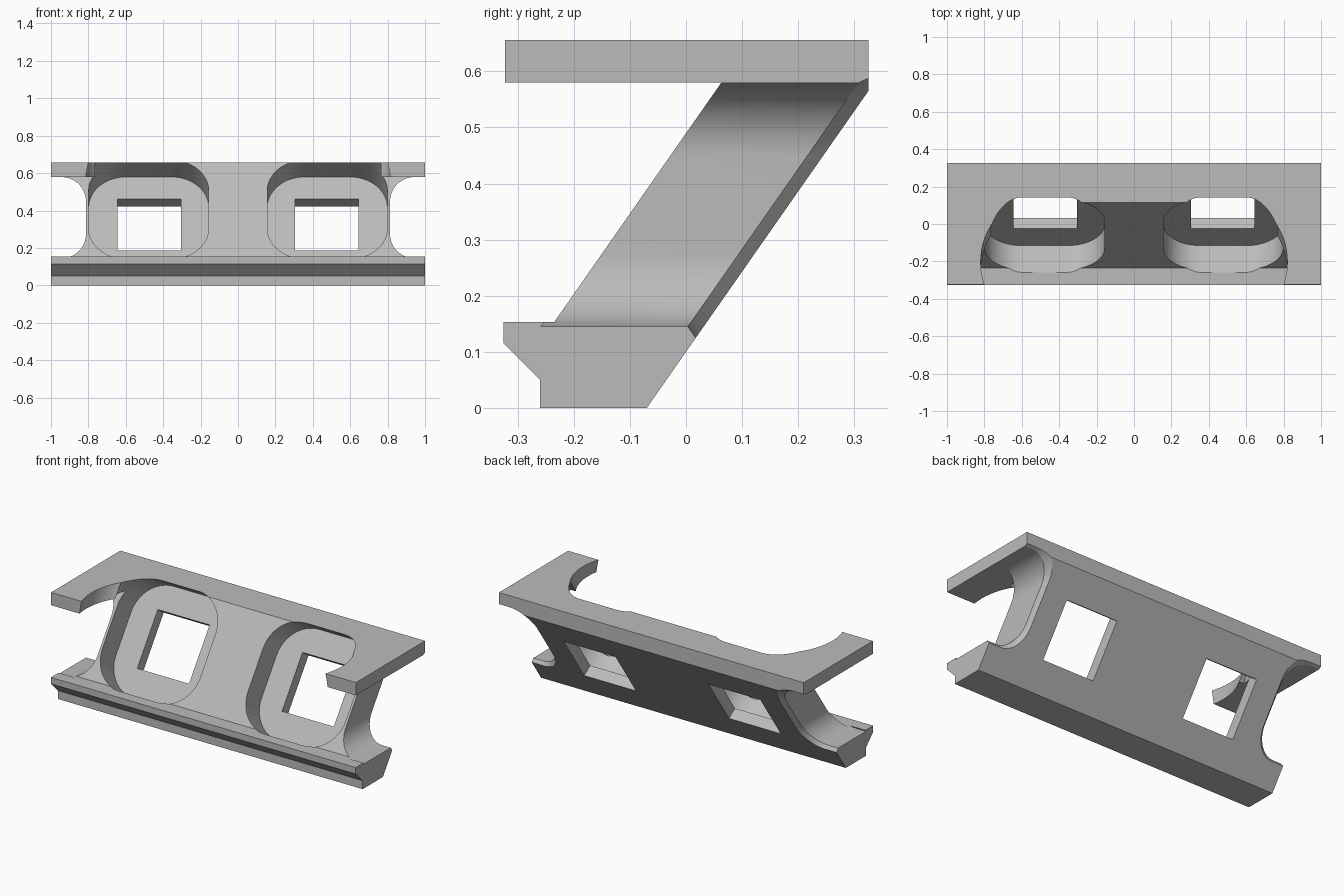
import bpy, bmesh, math
from mathutils import Vector

old = bpy.data.objects.get("Cube")
if old:
    bpy.data.objects.remove(old, do_unlink=True)

grey = bpy.data.materials.new("plain grey")
grey.use_nodes = True
grey.diffuse_color = (0.5, 0.5, 0.5, 1)
grey.node_tree.nodes["Principled BSDF"].inputs["Base Color"].default_value = (0.5, 0.5, 0.5, 1)

# Frame of the slanted web: origin at its lower front corner
ORIGIN = Vector((0, -0.235, 0.153))
UP = Vector((0, 0.298, 0.427)).normalized()
OUT = Vector((0, -UP.z, UP.y))


def web(x, s, w):
    """Point at x, distance s up the web and w in front of it."""
    return Vector((x, 0, 0)) + ORIGIN + UP * s + OUT * w


def loft(name, rings):
    """Solid through a list of matching closed rings."""
    bm = bmesh.new()
    rows = [[bm.verts.new(p) for p in ring] for ring in rings]
    n = len(rows[0])
    for a, b in zip(rows, rows[1:]):
        for i in range(n):
            j = (i + 1) % n
            bm.faces.new((a[i], a[j], b[j], b[i]))
    bm.faces.new(rows[0])
    bm.faces.new(rows[-1])
    bmesh.ops.recalc_face_normals(bm, faces=bm.faces)
    mesh = bpy.data.meshes.new(name)
    bm.to_mesh(mesh)
    bm.free()
    mesh.materials.append(grey)
    obj = bpy.data.objects.new(name, mesh)
    bpy.context.collection.objects.link(obj)
    return obj


def arc(cx, cy, r, start, end, steps=20):
    angles = [math.radians(start + (end - start) * i / steps) for i in range(steps + 1)]
    return [(cx + r * math.cos(a), cy + r * math.sin(a)) for a in angles]


def rounded(cx, cy, half, r):
    k = half - r
    pts = []
    for i, (sx, sy) in enumerate(((1, 1), (-1, 1), (-1, -1), (1, -1))):
        pts += arc(cx + sx * k, cy + sy * k, r, 90 * i, 90 * i + 90)
    return pts


# Z-shaped bracket: foot, slanted web and top plate in one profile
profile = [(-0.26, 0), (-0.07, 0), (0.325, 0.565), (0.325, 0.656), (-0.323, 0.656),
           (-0.323, 0.58), (0.063, 0.58), (-0.235, 0.153), (-0.325, 0.153),
           (-0.325, 0.115), (-0.26, 0.05)]
body = loft("bracket_body", [[(x, y, z) for y, z in profile] for x in (-1, 1)])
cutters = []

# Opening in the top plate, running parallel to the web
R = 0.26
slot = arc(0.56, R, R, -90, 40) + [(0.7, 0.5)]
slot = slot + [(-x, w) for x, w in reversed(slot)]
cutters.append(loft("plate_opening_cutter",
                    [[web(x, s, w + 0.0005) for x, w in slot] for s in (0.25, 0.9)]))


def scoop_ring(side, grow, y_shift):
    """Outline of the side scoop, following the slope of the back face."""
    low, high, inner, r = 0.145 - grow, 0.579 + grow, 0.813 - grow, 0.13
    pts = [(1.1, high)] + arc(inner + r, high - r, r, 90, 180)
    pts += arc(inner + r, low + r, r, 180, 270) + [(1.1, low)]
    return [(side * x, -0.07 + z * 0.699 + y_shift, z) for x, z in pts]


for side in (-1, 1):
    # Rounded pocket in the front of the web
    pocket = rounded(side * 0.4775, 0.3075, 0.321, 0.2)
    cutters.append(loft("pocket_cutter",
                        [[web(x, s, w) for x, s in pocket] for w in (0.1, -0.155)]))
    # Square window through the pocket floor
    square = [(side * 0.475 + a * 0.17, 0.316 + b * 0.168)
              for a, b in ((1, 1), (-1, 1), (-1, -1), (1, -1))]
    cutters.append(loft("window_cutter",
                        [[web(x, s, w) for x, s in square] for w in (-0.1, -0.4)]))
    # Scoop in the end of the web with a bevelled back edge
    cutters.append(loft("scoop_cutter", [scoop_ring(side, 0, -0.29), scoop_ring(side, 0, -0.028),
                                         scoop_ring(side, 0.025, 0.007)]))

for cutter in cutters:
    cutter.hide_render = True
    mod = body.modifiers.new(cutter.name, "BOOLEAN")
    mod.operation = "DIFFERENCE"
    mod.solver = "EXACT"
    mod.object = cutter

# Apply the cuts, remove the cutters and smooth the curved walls
bpy.context.view_layer.objects.active = body
for obj in bpy.context.selected_objects:
    obj.select_set(False)
body.select_set(True)
for mod in list(body.modifiers):
    bpy.ops.object.modifier_apply(modifier=mod.name)
for cutter in cutters:
    bpy.data.objects.remove(cutter, do_unlink=True)
bpy.ops.object.shade_smooth_by_angle(angle=math.radians(25))
